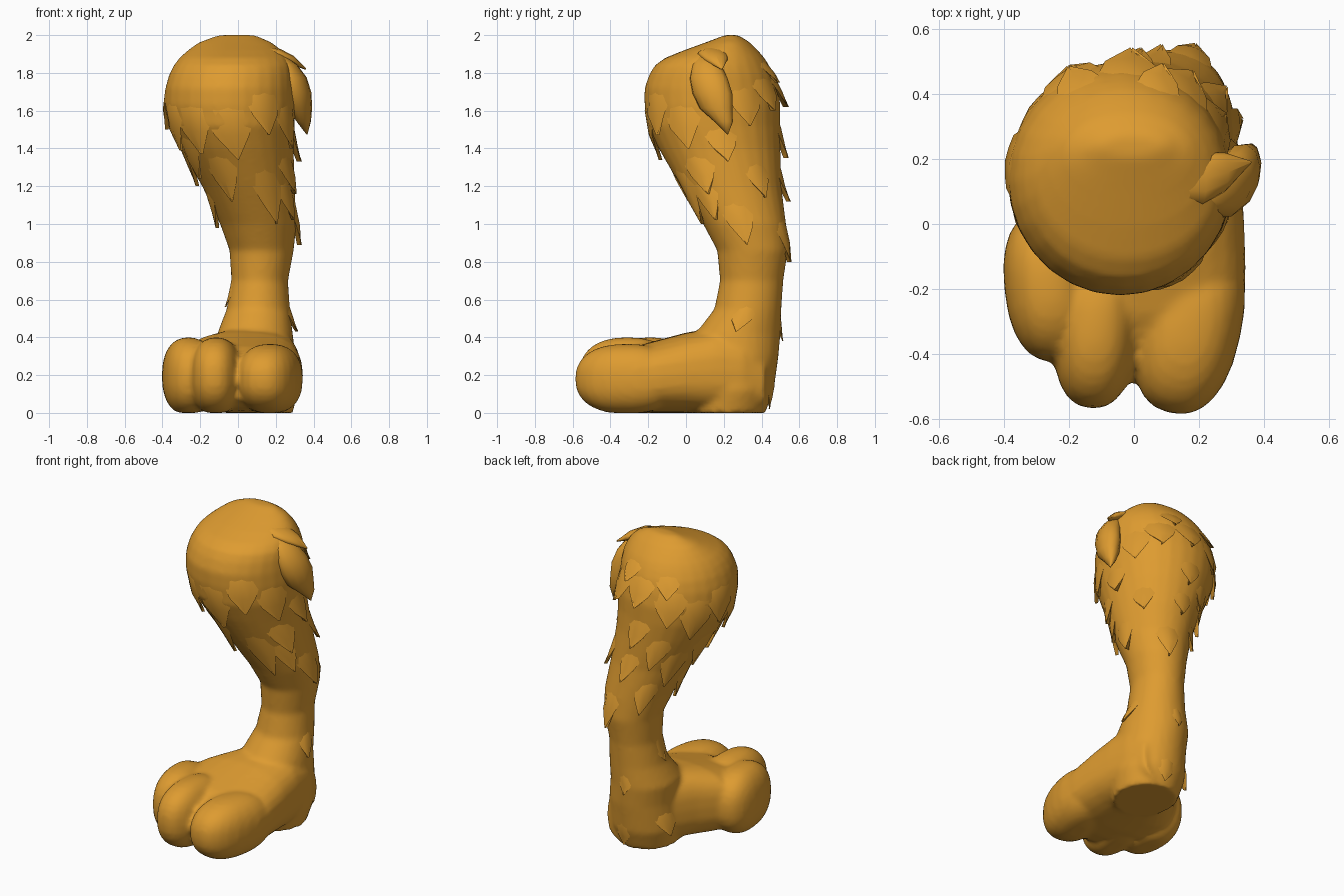
import bpy, bmesh, math
from mathutils import Vector

cube = bpy.data.objects.get("Cube")
if cube:
    bpy.data.objects.remove(cube)

fur = bpy.data.materials.new("golden fur")
fur.use_nodes = True
colour = (0.73, 0.33, 0.03, 1)
fur.diffuse_color = colour
fur.node_tree.nodes["Principled BSDF"].inputs["Base Color"].default_value = colour


def finish(bm, name, angle=50):
    bmesh.ops.recalc_face_normals(bm, faces=bm.faces)
    mesh = bpy.data.meshes.new(name)
    bm.to_mesh(mesh)
    bm.free()
    mesh.materials.append(fur)
    obj = bpy.data.objects.new(name, mesh)
    bpy.context.collection.objects.link(obj)
    bpy.ops.object.select_all(action="DESELECT")
    obj.select_set(True)
    bpy.context.view_layer.objects.active = obj
    bpy.ops.object.shade_smooth_by_angle(angle=math.radians(angle))
    return obj


def loft(bm, rings):
    loops = [[bm.verts.new(p) for p in ring] for ring in rings]
    n = len(loops[0])
    for a, b in zip(loops, loops[1:]):
        for i in range(n):
            j = (i + 1) % n
            bm.faces.new((a[i], a[j], b[j], b[i]))
    bm.faces.new(loops[0])
    bm.faces.new(loops[-1][::-1])


def power(v, e):
    return math.copysign(abs(v) ** e, v)


# Leg outline: height, x range, y range
LEG = [
    (2.005, -.09, .08, .22, .27), (1.96, -.21, .18, .10, .34),
    (1.92, -.265, .23, -.01, .38), (1.88, -.31, .265, -.11, .415),
    (1.84, -.34, .285, -.165, .44), (1.79, -.365, .295, -.195, .465),
    (1.72, -.385, .30, -.22, .485), (1.63, -.39, .305, -.22, .50),
    (1.52, -.365, .30, -.205, .50), (1.40, -.305, .295, -.145, .50),
    (1.20, -.19, .30, -.03, .505), (1.00, -.095, .31, .09, .53),
    (.86, -.045, .295, .165, .54), (.70, -.035, .265, .18, .515),
    (.55, -.06, .275, .15, .505), (.42, -.11, .29, .05, .50),
    (.30, -.10, .305, .05, .49), (.12, -.11, .32, .03, .465), (0, -.08, .29, .03, .42),
]


def leg_point(deg, z, offset=0):
    """Point on the leg at an angle and height, pushed outward by offset."""
    z = min(max(z, 0), 2)
    for hi, lo in zip(LEG, LEG[1:]):
        if lo[0] <= z <= hi[0]:
            t = (hi[0] - z) / (hi[0] - lo[0])
            x0, x1, y0, y1 = (h + (l - h) * t for h, l in zip(hi[1:], lo[1:]))
            break
    c, s = math.cos(math.radians(deg)), math.sin(math.radians(deg))
    return Vector(((x0 + x1) / 2 + ((x1 - x0) / 2 + offset) * c,
                   (y0 + y1) / 2 + ((y1 - y0) / 2 + offset) * s, z))


# Leg, foot and toes, fused into one soft skin
SIDES = 28
STEPS = [i * 360 / SIDES for i in range(SIDES)]
bm = bmesh.new()
loft(bm, [[leg_point(d, row[0]) for d in STEPS] for row in LEG])

# Foot outline: y, x range, z range
FOOT = [
    (.42, .0, .27, .02, .32), (.3, -.09, .315, 0, .44),
    (.15, -.19, .33, 0, .45), (.0, -.31, .34, 0, .425),
    (-.15, -.355, .345, 0, .385), (-.28, -.30, .335, .01, .35),
    (-.38, -.20, .29, .03, .30), (-.45, -.12, .24, .07, .24),
]
rings = []
for y, x0, x1, z0, z1 in FOOT:
    rings.append([((x0 + x1) / 2 + (x1 - x0) / 2 * power(math.cos(math.radians(d)), .75), y,
                   (z0 + z1) / 2 + (z1 - z0) / 2 * power(math.sin(math.radians(d)), .75))
                  for d in STEPS])
loft(bm, rings)


# Toes: rounded boxy pads, turned about z
def toe(bm, centre, size, turn):
    verts = bmesh.ops.create_uvsphere(bm, u_segments=24, v_segments=16, radius=1)["verts"]
    c, s = math.cos(math.radians(turn)), math.sin(math.radians(turn))
    for v in verts:
        x, y, z = (power(k, .85) * r for k, r in zip(v.co, size))
        v.co = (centre[0] + x * c - y * s, centre[1] + x * s + y * c,
                max(0, centre[2] + z))


toe(bm, (-.262, -.19, .195), (.138, .235, .205), 6)
toe(bm, (-.115, -.31, .195), (.133, .26, .205), -4)
toe(bm, (.170, -.31, .18), (.162, .28, .185), -12)

leg = finish(bm, "leg_and_foot")
remesh = leg.modifiers.new("Fuse", "REMESH")
remesh.mode = "VOXEL"
remesh.voxel_size = 0.016
remesh.use_smooth_shade = True
soften = leg.modifiers.new("Soften", "SMOOTH")
soften.factor = 0.5
soften.iterations = 4

# Fur locks: pointed leaves that grow out of the leg and lift at the tip
PROFILE = [(0, .8, -.04), (.25, .95, -.02), (.5, .95, .001), (.75, .6, .016), (1, .02, .03)]


def lock(bm, deg, tip, length, half_width, lift=1.0):
    centre = leg_point(deg, tip + length / 2)
    reach = (centre - leg_point(deg + 180, centre.z)).length / 2
    spread = math.degrees(half_width / reach)
    rings = []
    for t, w, off in PROFILE:
        z = tip + length * (1 - t)
        a = spread * w
        edge = off * lift - .012 + t ** 3 * .016
        ridge = off * lift + .004 * (1 - t)
        rings.append([leg_point(deg - a, z, edge),
                      leg_point(deg - a * .5, z, ridge - .003),
                      leg_point(deg, z, ridge),
                      leg_point(deg + a * .5, z, ridge - .003),
                      leg_point(deg + a, z, edge),
                      leg_point(deg, z, -.055 + t ** 2 * .07)])
    loft(bm, rings)


def locks(name, rows):
    bm = bmesh.new()
    for row in rows:
        lock(bm, *row)
    finish(bm, name, 60)


# Angle, tip height, length, half width, lift
locks("mane_locks", [
    (-92, 1.34, .52, .17), (-58, 1.47, .42, .13), (-128, 1.37, .48, .15),
    (-158, 1.39, .46, .14), (172, 1.50, .42, .13), (145, 1.43, .46, .14),
    (118, 1.52, .40, .13), (85, 1.62, .32, .12, 1.4), (55, 1.60, .32, .12, 1.4),
    (30, 1.52, .36, .12), (-28, 1.40, .42, .13),
])
locks("crown_locks", [(70, 1.75, .2, .08, 1.3), (115, 1.70, .22, .09)])
locks("thigh_locks", [
    (-65, 1.00, .52, .12), (-150, 1.24, .40, .11), (-115, 1.12, .44, .12),
    (178, 1.20, .38, .11), (148, 1.10, .40, .11), (118, 1.22, .36, .10),
    (88, 1.35, .32, .10, 1.3), (4, 1.33, .32, .10, 1.3), (-28, 1.16, .36, .11, 1.2),
])
locks("shin_locks", [
    (-35, 1.02, .36, .09), (-5, .89, .40, .10, 1.2), (88, 1.12, .32, .09, 1.2),
    (70, .80, .40, .10, 1.2), (35, 1.14, .32, .09), (-170, .98, .34, .08),
    (130, .92, .36, .09),
])
locks("ankle_locks", [
    (-3, .43, .24, .07, .9), (-172, .56, .22, .06, .3), (92, .38, .2, .06, .5),
])
locks("heel_locks", [(82, .02, .24, .08, .5), (160, .10, .26, .09)])


# Loose locks standing out from the hip
def hip_lock(name, path, normal, side):
    bm = bmesh.new()
    normal, side = Vector(normal).normalized(), Vector(side).normalized()
    rings = []
    for x, y, z, w, h in path:
        rings.append([Vector((x, y, z)) + side * w * math.cos(math.radians(d))
                      + normal * h * math.sin(math.radians(d)) for d in range(0, 360, 30)])
    loft(bm, rings)
    finish(bm, name, 70)


hip_lock("hip_side_lock", [
    (.21, .10, 1.90, .04, .02), (.26, .11, 1.84, .08, .05), (.295, .12, 1.77, .105, .065),
    (.315, .14, 1.69, .11, .07), (.33, .16, 1.61, .09, .06), (.35, .20, 1.54, .05, .035),
    (.365, .22, 1.475, .003, .003),
], (1, -.3, .1), (.3, 1, 0))
hip_lock("hip_upper_lock", [
    (.13, .13, 1.93, .05, .015), (.21, .14, 1.90, .08, .03), (.28, .16, 1.87, .06, .025),
    (.36, .19, 1.82, .004, .004),
], (.5, 0, 1), (0, 1, 0))
